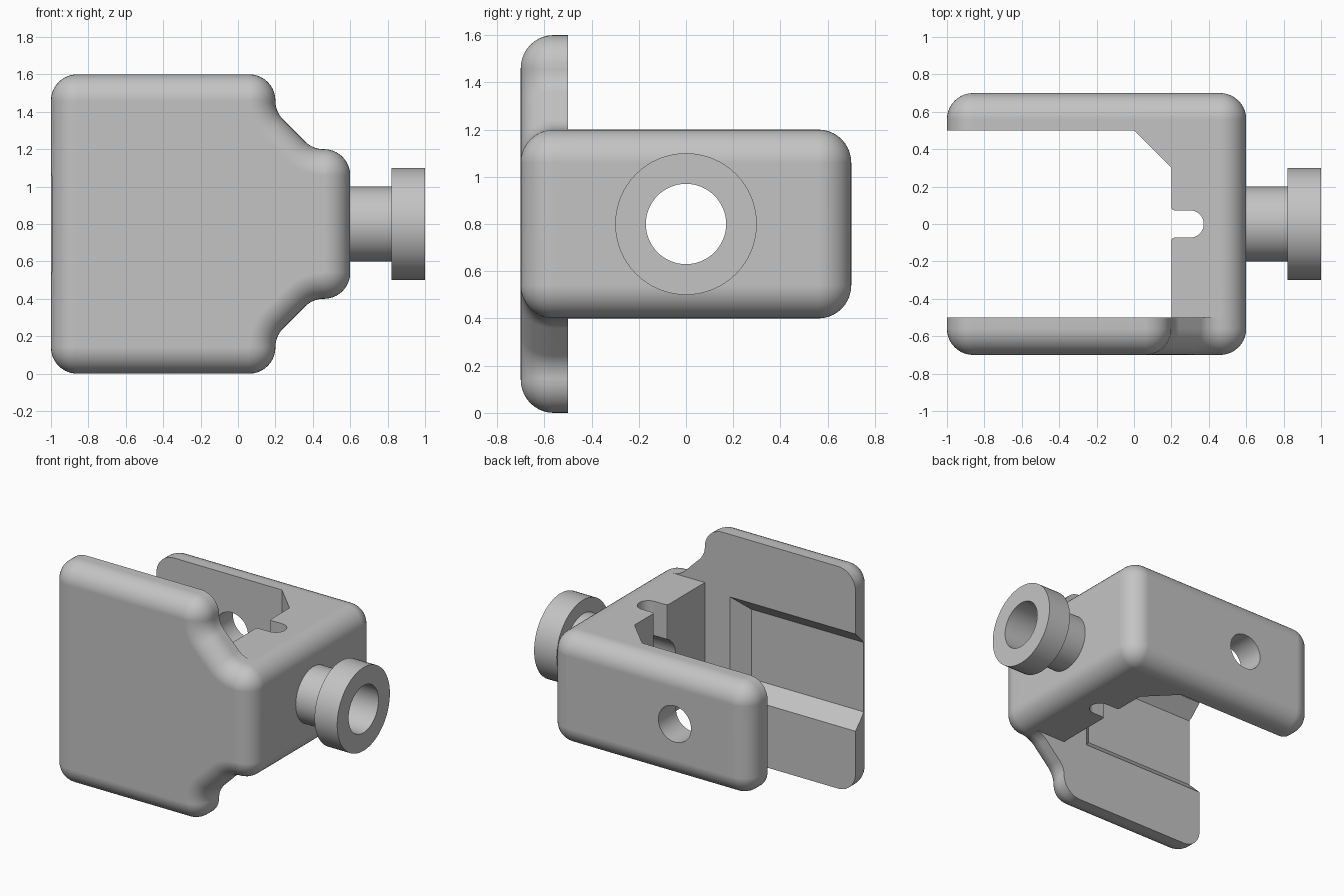
import bpy, bmesh, math
from mathutils import Vector, Matrix

if "Cube" in bpy.data.objects:
    bpy.data.objects.remove(bpy.data.objects["Cube"])

R = 0.14      # fillet radius on all outer edges
STEPS = 10    # segments per fillet

grey = bpy.data.materials.new("plain grey")
grey.diffuse_color = (0.55, 0.55, 0.55, 1)
grey.use_nodes = True
grey.node_tree.nodes["Principled BSDF"].inputs["Base Color"].default_value = grey.diffuse_color


def loft(name, rings, caps=True, closed=False):
    """Skin a list of equal-length 3D rings."""
    bm = bmesh.new()
    rows = [[bm.verts.new(p) for p in ring] for ring in rings]
    n = len(rows[0])
    for a, b in zip(rows, rows[1:]):
        for i in range(n):
            j = (i + 1) % n
            bm.faces.new((a[i], a[j], b[j], b[i]))
    if caps:
        bm.faces.new(rows[0])
        bm.faces.new(rows[-1])
    bmesh.ops.remove_doubles(bm, verts=bm.verts, dist=1e-5)
    bmesh.ops.recalc_face_normals(bm, faces=bm.faces)
    me = bpy.data.meshes.new(name)
    bm.to_mesh(me)
    bm.free()
    ob = bpy.data.objects.new(name, me)
    bpy.context.collection.objects.link(ob)
    me.materials.append(grey)
    return ob


def outline(pts, d):
    """Counter-clockwise polygon with filleted corners, inset by d."""
    out = []
    pts = [Vector(p) for p in pts]
    for i, p in enumerate(pts):
        a = (p - pts[i - 1]).normalized()
        b = (pts[(i + 1) % len(pts)] - p).normalized()
        na, nb = Vector((-a.y, a.x)), Vector((-b.y, b.x))
        turn = math.atan2(a.x * b.y - a.y * b.x, a.dot(b))
        side = 1 if turn > 0 else -1
        centre = p + (na + nb) * (side * R / (1 + na.dot(nb)))
        for k in range(STEPS + 1):
            n = Matrix.Rotation(turn * k / STEPS, 2) @ na
            out.append(centre - n * (side * R - d))
    return out


def filleted_slab(name, pts, y_flat, y_round):
    """Slab along y, sharp at y_flat and filleted at y_round."""
    s = 1 if y_round > y_flat else -1
    levels = [(y_flat, 0)]
    for k in range(STEPS + 1):
        t = math.pi / 2 * k / STEPS
        levels.append((y_round - s * R * (1 - math.sin(t)), R * (1 - math.cos(t))))
    return loft(name, [[(q.x, y, q.y) for q in outline(pts, d)] for y, d in levels])


def circle(axis, at, r, centre=(0, 0.8), n=64):
    u, v = centre
    ring = [(u + r * math.cos(2 * math.pi * k / n), v + r * math.sin(2 * math.pi * k / n))
            for k in range(n)]
    return [(at, p, q) if axis == "x" else (p, at, q) for p, q in ring]


def cut(ob, cutter):
    cutter.hide_render = True
    m = ob.modifiers.new("cut", "BOOLEAN")
    m.operation, m.solver, m.object = "DIFFERENCE", "EXACT", cutter
    select(ob)
    bpy.ops.object.modifier_apply(modifier=m.name)
    bpy.data.objects.remove(cutter)


def select(ob):
    bpy.ops.object.select_all(action="DESELECT")
    ob.select_set(True)
    bpy.context.view_layer.objects.active = ob


def finish(ob):
    select(ob)
    bpy.ops.object.shade_smooth_by_angle(angle=math.radians(25))
    m = ob.modifiers.new("normals", "WEIGHTED_NORMAL")
    m.keep_sharp = True


# Front plate with necked outline
plate = filleted_slab("front_plate", [
    (-1, 0), (0.2, 0), (0.2, 0.2), (0.4, 0.4), (0.6, 0.4),
    (0.6, 1.2), (0.4, 1.2), (0.2, 1.4), (0.2, 1.6), (-1, 1.6)], -0.5, -0.7)

# Sloped recess on the plate's inner face, open at the left end
cut(plate, loft("recess_cutter", [
    [(-1.5, y, 0.8 - h), (x, y, 0.8 - h), (x, y, 0.8 + h), (-1.5, y, 0.8 + h)]
    for y, x, h in ((-0.4, 0.1, 0.45), (-0.6, -0.1, 0.25))]))

# Side block and back arm: a filleted slab with the jaw opening cut out
frame = filleted_slab("side_block_and_arm",
                      [(-1, 0.4), (0.6, 0.4), (0.6, 1.2), (-1, 1.2)], -0.5, 0.7)

# Jaw opening with chamfered corner and round-ended slot
w = 0.073
slot = [(0.2, -w - 0.015), (0.205, -w - 0.004), (0.216, -w)]
slot += [(0.3 + w * math.cos(t), w * math.sin(t))
         for t in [math.pi * (k / 16 - 0.5) for k in range(17)]]
slot += [(x, -y) for x, y in reversed(slot[:3])]
jaw = [(-1.3, -0.7), (0.2, -0.7)] + slot + [(0.2, 0.3), (0, 0.5), (-1.3, 0.5)]
cut(frame, loft("jaw_cutter", [[(x, y, z) for x, y in jaw] for z in (0, 2)]))

# Bore through the block and pin hole through the arm
cut(frame, loft("bore_cutter", [circle("x", x, 0.17) for x in (0, 0.8)]))
cut(frame, loft("pin_hole_cutter", [circle("y", y, 0.13, (-0.4, 0.8)) for y in (0.3, 0.9)]))

# Hollow flanged knob on the right side
knob = loft("flanged_knob", [circle("x", x, r) for x, r in (
    (0.6, 0.2), (0.82, 0.2), (0.82, 0.3), (1, 0.3), (1, 0.17), (0.6, 0.17))], caps=False)

for part in (plate, frame, knob):
    finish(part)
